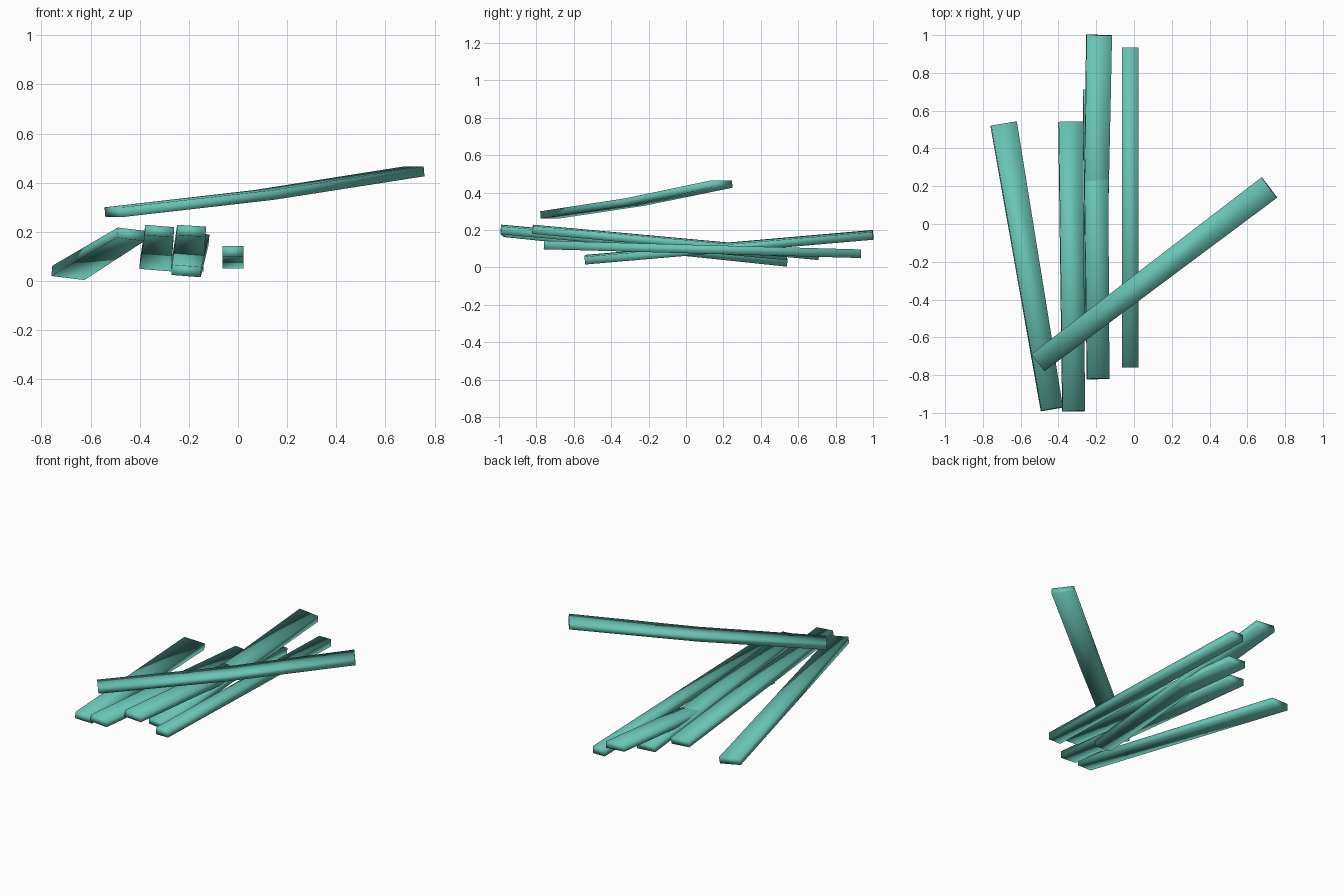
import bpy
import bmesh
from mathutils import Vector

cube = bpy.data.objects.get("Cube")
if cube:
    bpy.data.objects.remove(cube, do_unlink=True)

# Single painted-wood colour
TEAL = (0.14, 0.56, 0.46, 1.0)
paint = bpy.data.materials.new("teal paint")
paint.use_nodes = True
paint.diffuse_color = TEAL
paint.node_tree.nodes["Principled BSDF"].inputs["Base Color"].default_value = TEAL


def plank(name, front, back, widths, thick=0.042, roll=0.0, sag=0.0):
    """Tapered board between two end centres; roll lowers its +x edge."""
    front, back = Vector(front), Vector(back)
    along = (back - front).normalized()
    side = along.cross(Vector((0, 0, 1))).normalized()
    side = (side - Vector((0, 0, roll))).normalized()
    up = side.cross(along).normalized()

    # Three cross-sections, the middle one slightly sagging
    bm = bmesh.new()
    rings = []
    for t in (0, 0.5, 1):
        centre = front.lerp(back, t)
        if t == 0.5:
            centre.z -= sag
        half = (widths[0] + (widths[1] - widths[0]) * t) / 2
        rings.append([bm.verts.new(centre + side * half * sx + up * thick / 2 * sz)
                      for sx, sz in ((-1, -1), (1, -1), (1, 1), (-1, 1))])
    for a, b in zip(rings, rings[1:]):
        for i in range(4):
            j = (i + 1) % 4
            bm.faces.new((a[i], a[j], b[j], b[i]))
    bm.faces.new(rings[0])
    bm.faces.new(rings[-1])
    bmesh.ops.recalc_face_normals(bm, faces=bm.faces)
    for face in bm.faces:
        face.smooth = True

    mesh = bpy.data.meshes.new(name)
    bm.to_mesh(mesh)
    bm.free()
    mesh.materials.append(paint)
    obj = bpy.data.objects.new(name, mesh)
    bpy.context.collection.objects.link(obj)


# Boards lying in the pile, from the model's right to its left
plank("outer_plank", (-0.435, -0.98, 0.19), (-0.69, 0.53, 0.033), (0.115, 0.138), roll=0.12)
plank("second_plank", (-0.32, -0.99, 0.203), (-0.335, 0.54, 0.065), (0.118, 0.13), roll=0.08)
plank("upper_middle_plank", (-0.19, -0.82, 0.204), (-0.205, 0.71, 0.064), (0.118, 0.13), roll=0.06)
plank("lower_middle_plank", (-0.21, -0.54, 0.041), (-0.185, 1.0, 0.174), (0.12, 0.135), roll=0.08)
plank("narrow_plank", (-0.02, -0.76, 0.12), (-0.02, 0.935, 0.073), (0.086, 0.086), thick=0.046)

# Board laid diagonally over the pile
plank("crossing_plank", (-0.507, -0.733, 0.28), (0.716, 0.193, 0.446), (0.114, 0.136),
      thick=0.04, sag=0.013)
